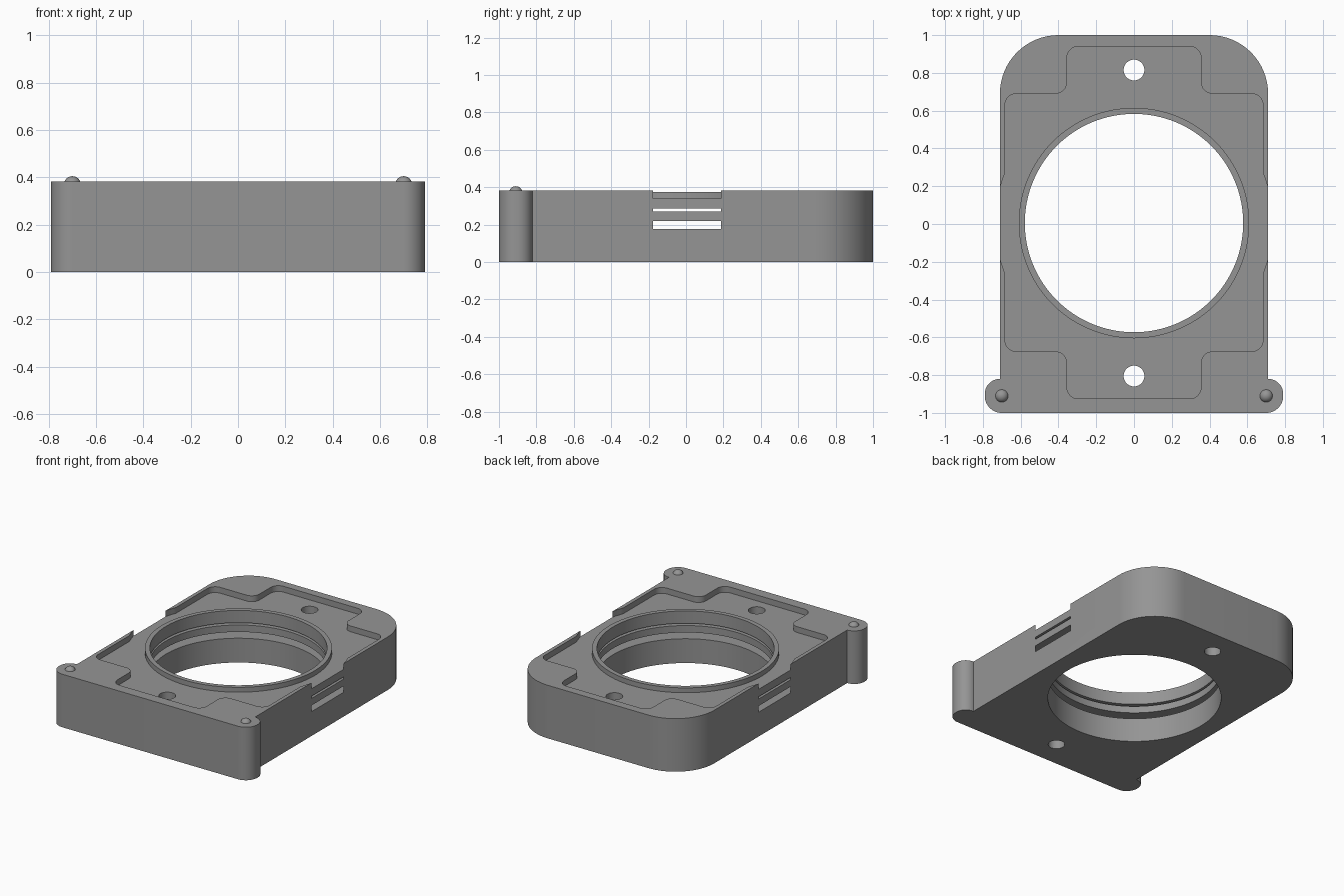
import bpy, bmesh, math
from mathutils import Vector

if "Cube" in bpy.data.objects:
    bpy.data.objects.remove(bpy.data.objects["Cube"], do_unlink=True)

TOP, FLOOR, CY = 0.382, 0.34, 0.005
BORE, GROOVE = 0.578, 0.733

grey = bpy.data.materials.new("mid_grey")
grey.use_nodes = True
colour = (0.3, 0.3, 0.3, 1)
grey.diffuse_color = colour
grey.node_tree.nodes["Principled BSDF"].inputs["Base Color"].default_value = colour


def mirrored(half):
    """Complete a right-hand outline (x, y, corner radius) across x = 0."""
    return half + [(-x, y, r) for x, y, r in reversed(half)]


def rounded(corners, steps=16):
    """Turn corners with radii into a smooth closed outline."""
    out = []
    for i, (x, y, r) in enumerate(corners):
        p = Vector((x, y))
        if r == 0:
            out.append(p)
            continue
        a = (Vector(corners[i - 1][:2]) - p).normalized()
        b = (Vector(corners[(i + 1) % len(corners)][:2]) - p).normalized()
        centre = p + (a + b) * r
        for k in range(steps + 1):
            t = k / steps * math.pi / 2
            out.append(centre - b * r * math.cos(t) - a * r * math.sin(t))
    return out


def circle(radius, x=0, y=CY, n=128):
    return [Vector((x + radius * math.cos(k * math.tau / n),
                    y + radius * math.sin(k * math.tau / n))) for k in range(n)]


def finish(name, bm):
    bmesh.ops.recalc_face_normals(bm, faces=bm.faces)
    mesh = bpy.data.meshes.new(name)
    bm.to_mesh(mesh)
    bm.free()
    mesh.materials.append(grey)
    obj = bpy.data.objects.new(name, mesh)
    bpy.context.collection.objects.link(obj)
    return obj


def prism(name, outline, z0, z1):
    bm = bmesh.new()
    face = bm.faces.new([bm.verts.new((p.x, p.y, z0)) for p in outline])
    new = bmesh.ops.extrude_face_region(bm, geom=[face])["geom"]
    verts = [v for v in new if isinstance(v, bmesh.types.BMVert)]
    bmesh.ops.translate(bm, vec=(0, 0, z1 - z0), verts=verts)
    return finish(name, bm)


def activate(obj):
    bpy.ops.object.select_all(action="DESELECT")
    obj.select_set(True)
    bpy.context.view_layer.objects.active = obj


def cut(obj, cutter):
    cutter.hide_render = True
    activate(obj)
    mod = obj.modifiers.new("cut", "BOOLEAN")
    mod.operation, mod.solver, mod.object = "DIFFERENCE", "EXACT", cutter
    bpy.ops.object.modifier_apply(modifier=mod.name)
    bpy.data.objects.remove(cutter, do_unlink=True)


def smooth(obj):
    activate(obj)
    bpy.ops.object.shade_smooth_by_angle(angle=math.radians(30))


# Housing: rounded back corners and two round ears at the front
body = prism("housing", rounded(mirrored([
    (0.71, 1, 0.31), (0.71, -0.82, 0), (0.79, -0.82, 0.08), (0.79, -1, 0.09)])), 0, TOP)

# Stepped pocket in the top, opened at the sides by a round pocket
pocket = rounded(mirrored([
    (0.355, 0.94, 0.06), (0.355, 0.69, 0.06), (0.683, 0.69, 0.06),
    (0.683, -0.675, 0.06), (0.355, -0.675, 0.06), (0.355, -0.925, 0.06)]))
cut(body, prism("pocket_cutter", pocket, FLOOR, 0.5))
cut(body, prism("round_pocket_cutter", circle(GROOVE), FLOOR, 0.5))

# Bore and the two inner grooves that break through both sides
cut(body, prism("bore_cutter", circle(BORE), -0.1, 0.5))
for z0, z1 in ((0.175, 0.22), (0.27, 0.286)):
    cut(body, prism("groove_cutter", circle(GROOVE), z0, z1))

# Mounting holes
for y in (0.815, -0.805):
    cut(body, prism("hole_cutter", circle(0.055, y=y, n=48), -0.1, 0.5))
smooth(body)

# Raised rim around the bore
rim = prism("bore_rim", circle(0.61), FLOOR - 0.004, 0.375)
cut(rim, prism("rim_cutter", circle(BORE), 0, 0.5))
smooth(rim)

# Domed pins on the ears
for side, x in (("left", 0.7), ("right", -0.7)):
    bm = bmesh.new()
    bmesh.ops.create_uvsphere(bm, u_segments=32, v_segments=16, radius=0.036)
    bmesh.ops.translate(bm, vec=(x, -0.91, 0.369), verts=bm.verts)
    smooth(finish(side + "_pin", bm))
